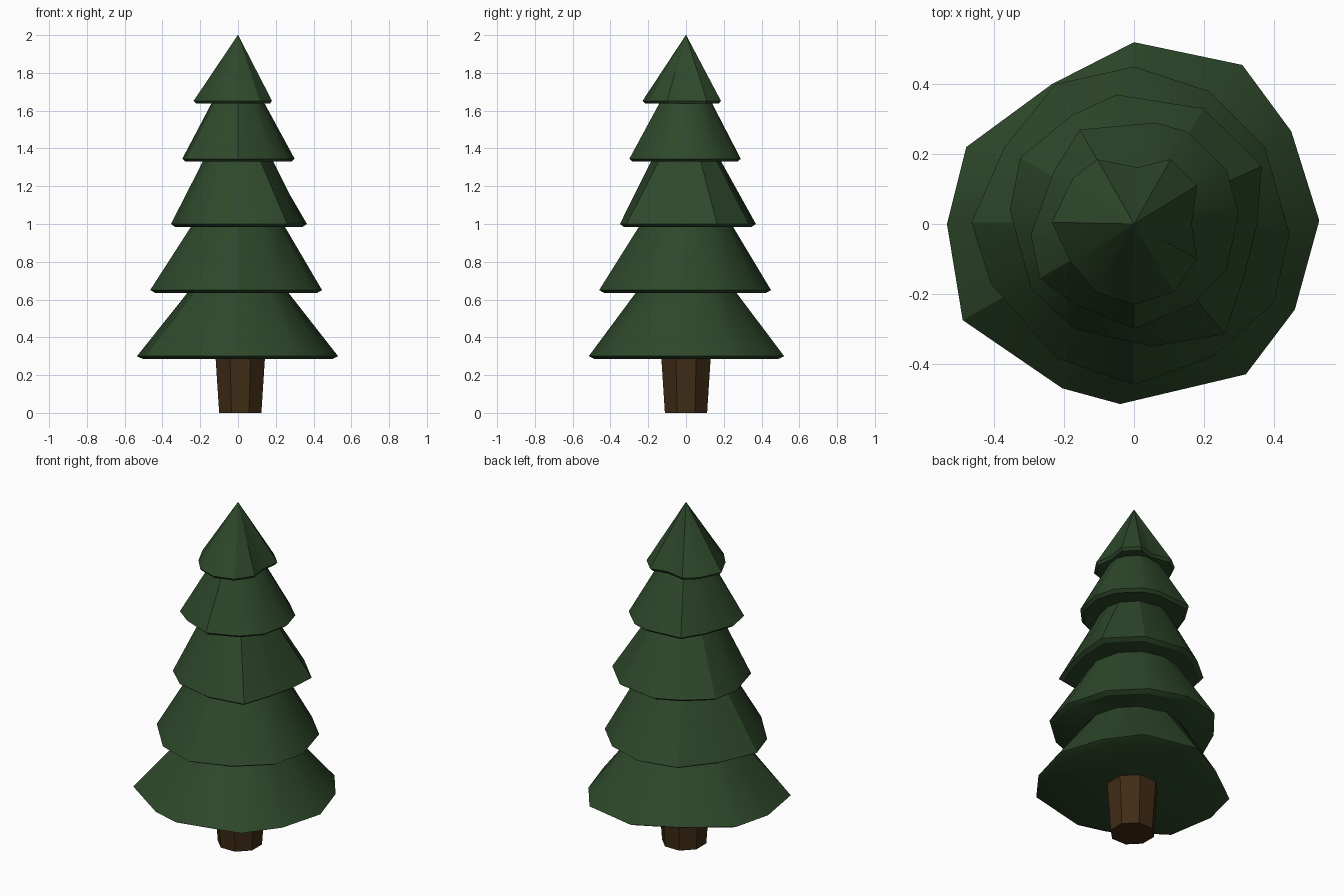
import bpy, math

if "Cube" in bpy.data.objects:
    bpy.data.objects.remove(bpy.data.objects["Cube"])


def material(name, rgb):
    m = bpy.data.materials.new(name)
    m.diffuse_color = (*rgb, 1)
    m.use_nodes = True
    m.node_tree.nodes["Principled BSDF"].inputs["Base Color"].default_value = m.diffuse_color
    return m


GREEN = material("needles", (0.027, 0.065, 0.023))
BROWN = material("bark", (0.052, 0.025, 0.008))


def loft(name, rings, mat):
    """Skin a stack of equal-sized rings and cap both ends."""
    n = len(rings[0])
    verts = [p for ring in rings for p in ring]
    faces = [(k * n + i, k * n + (i + 1) % n, (k + 1) * n + (i + 1) % n, (k + 1) * n + i)
             for k in range(len(rings) - 1) for i in range(n)]
    faces.append(tuple(reversed(range(n))))
    last = (len(rings) - 1) * n
    faces.append(tuple(range(last, last + n)))
    me = bpy.data.meshes.new(name)
    me.from_pydata(verts, [], faces)
    me.materials.append(mat)
    ob = bpy.data.objects.new(name, me)
    bpy.context.collection.objects.link(ob)
    bpy.ops.object.select_all(action='DESELECT')
    ob.select_set(True)
    bpy.context.view_layer.objects.active = ob
    bpy.ops.object.shade_smooth_by_angle(angle=math.radians(30))
    return ob


def tier(name, z, top_z, top_r, rim):
    """Uneven rim with a small under-lip, tapering to a round neck."""
    lip = [(x * 0.94, y * 0.94, z) for x, y in rim]
    edge = [(x, y, z + 0.015) for x, y in rim]
    neck = [(top_r * math.cos(a), top_r * math.sin(a), top_z)
            for a in (math.atan2(y, x) for x, y in rim)]
    loft(name, [lip, edge, neck], GREEN)


# Branch tiers, bottom to top (rim points counter-clockwise)
tier("tier_1", 0.285, 0.645, 0.26, [
    (0.53, 0.01), (0.45, 0.265), (0.31, 0.455), (0, 0.52), (-0.235, 0.40), (-0.48, 0.22),
    (-0.535, 0), (-0.49, -0.275), (-0.205, -0.47), (-0.04, -0.515), (0.32, -0.43), (0.46, -0.245)])
tier("tier_2", 0.635, 0.995, 0.243, [
    (0.445, -0.03), (0.375, 0.22), (0.215, 0.38), (0, 0.45), (-0.225, 0.40), (-0.37, 0.22),
    (-0.465, 0.005), (-0.41, -0.17), (-0.22, -0.385), (0, -0.46), (0.225, -0.38), (0.40, -0.225)])
tier("tier_3", 0.985, 1.345, 0.18, [
    (0.352, 0), (0.365, 0.165), (0.20, 0.33), (-0.05, 0.37), (-0.18, 0.31), (-0.325, 0.19),
    (-0.355, 0.04), (-0.295, -0.185), (-0.17, -0.30), (0.05, -0.35), (0.26, -0.315), (0.315, -0.15)])
tier("tier_4", 1.33, 1.65, 0.135, [
    (0.30, 0.03), (0.265, 0.155), (0.15, 0.265), (0.06, 0.29), (-0.155, 0.27), (-0.23, 0.15),
    (-0.295, -0.03), (-0.27, -0.155), (-0.17, -0.23), (0, -0.30), (0.17, -0.23), (0.265, -0.13)])
tier("tier_5", 1.637, 2.0, 0.001, [
    (0.165, 0), (0.18, 0.11), (0.105, 0.185), (0.01, 0.162), (-0.105, 0.185), (-0.175, 0.13),
    (-0.235, 0.005), (-0.18, -0.11), (-0.11, -0.195), (0, -0.23), (0.115, -0.195), (0.18, -0.10)])


# Trunk, slightly wider where it meets the branches
def trunk_ring(r, z):
    return [(0.012 + r * math.cos(math.tau * i / 8 + math.pi / 8),
             r * math.sin(math.tau * i / 8 + math.pi / 8), z) for i in range(8)]


loft("trunk", [trunk_ring(0.121, 0), trunk_ring(0.142, 0.3)], BROWN)
